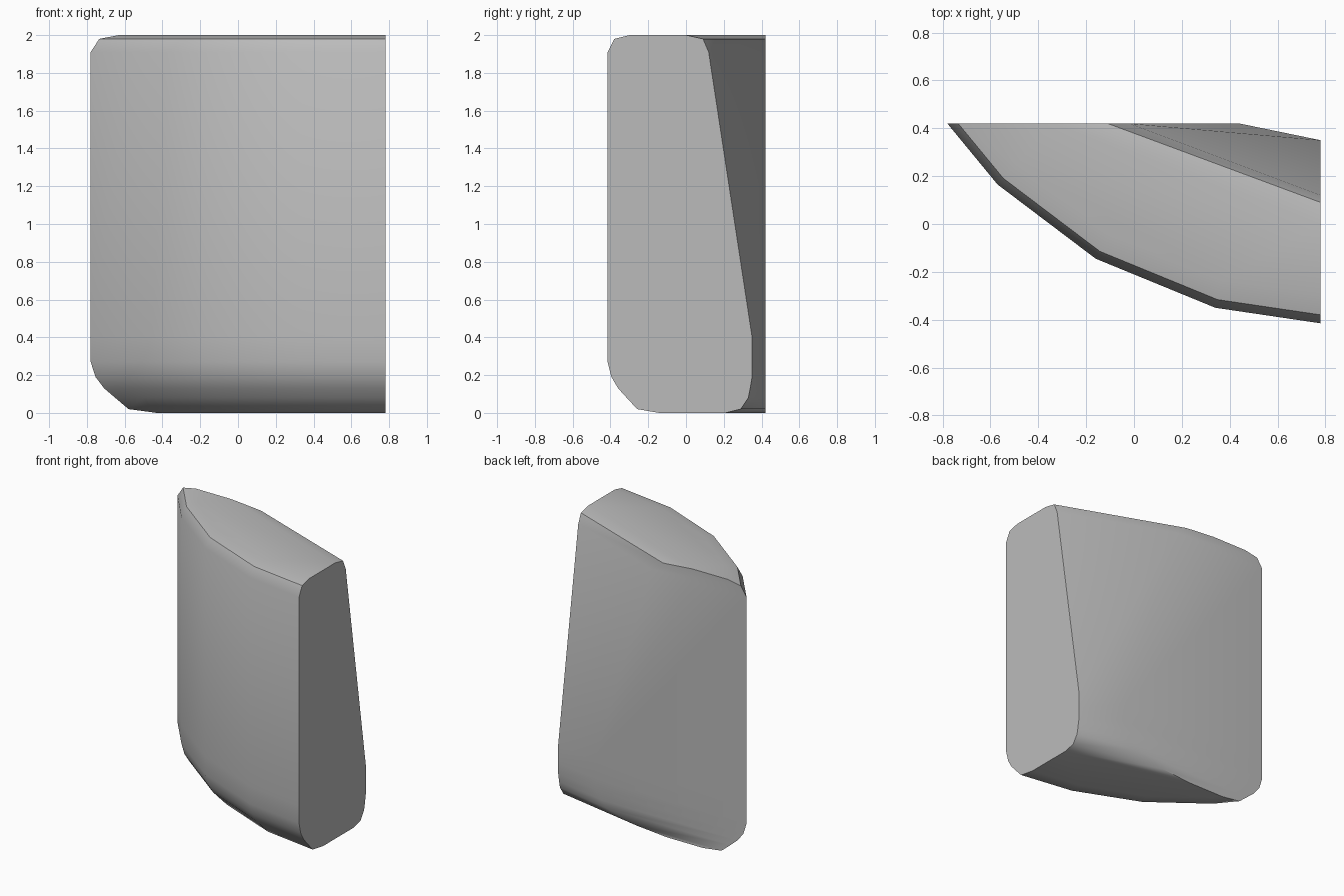
import bpy
import bmesh
from math import radians
from mathutils import Vector
from mathutils.geometry import intersect_line_line

cube = bpy.data.objects.get("Cube")
if cube:
    bpy.data.objects.remove(cube)

SIDE_X, BACK_Y = 0.78, 0.42

# Plan of the curved front, from the thin tip to the flat side
FRONT = [Vector(p + (0,)) for p in
         [(-0.78, 0.42), (-0.57, 0.165), (-0.16, -0.145), (0.34, -0.35), (0.78, -0.415)]]

# Layers: height, inset of the front, depth at the flat side, start of the rear slant
LAYERS = [
    (0.0, 0.27, 0.21, -0.14),
    (0.02, 0.155, 0.29, 0.10),
    (0.08, 0.10, 0.33, 0.34),
    (0.13, 0.055, 0.34, 0.39),
    (0.19, 0.02, 0.35, 0.43),
    (0.27, 0.0, 0.35, 0.44),
    (0.40, 0.0, 0.35, 0.44),
    (1.91, 0.0, 0.12, -0.02),
    (1.98, 0.035, 0.09, -0.11),
    (2.0, 0.115, 0.0, -0.35),
]


def inset_front(d):
    """Front outline moved inwards by d, kept between the back and side planes."""
    lines = [(Vector((-1, BACK_Y, 0)), Vector((1, BACK_Y, 0)))]
    for a, b in zip(FRONT, FRONT[1:]):
        t = (b - a).normalized()
        n = Vector((-t.y, t.x, 0)) * d
        lines.append((a + n, b + n))
    lines.append((Vector((SIDE_X, -1, 0)), Vector((SIDE_X, 1, 0))))
    return [intersect_line_line(*l, *m)[0] for l, m in zip(lines, lines[1:])]


# Loft the layers into a closed body
bm = bmesh.new()
rings = []
for z, d, side_y, slant_x in LAYERS:
    plan = inset_front(d) + [Vector((SIDE_X, side_y, 0)), Vector((slant_x, BACK_Y, 0))]
    rings.append([bm.verts.new((p.x, p.y, z)) for p in plan])

n = len(rings[0])
for low, high in zip(rings, rings[1:]):
    for i in range(n):
        j = (i + 1) % n
        if i == n - 2:
            # Twisted rear slant, split along its outer diagonal
            bm.faces.new((low[i], low[j], high[j]))
            bm.faces.new((low[i], high[j], high[i]))
        else:
            bm.faces.new((low[i], low[j], high[j], high[i]))
bm.faces.new(rings[0][::-1])
bm.faces.new(rings[-1])
bmesh.ops.recalc_face_normals(bm, faces=bm.faces)

mesh = bpy.data.meshes.new("wedge_body")
bm.to_mesh(mesh)
bm.free()
body = bpy.data.objects.new("wedge_body", mesh)
bpy.context.collection.objects.link(body)

# Plain grey finish
grey = bpy.data.materials.new("light_grey")
grey.use_nodes = True
grey.diffuse_color = (0.5, 0.5, 0.5, 1)
grey.node_tree.nodes["Principled BSDF"].inputs["Base Color"].default_value = (0.5, 0.5, 0.5, 1)
mesh.materials.append(grey)

# Smooth shading with crisp main edges
bpy.ops.object.select_all(action="DESELECT")
body.select_set(True)
bpy.context.view_layer.objects.active = body
bpy.ops.object.shade_smooth_by_angle(angle=radians(42))
